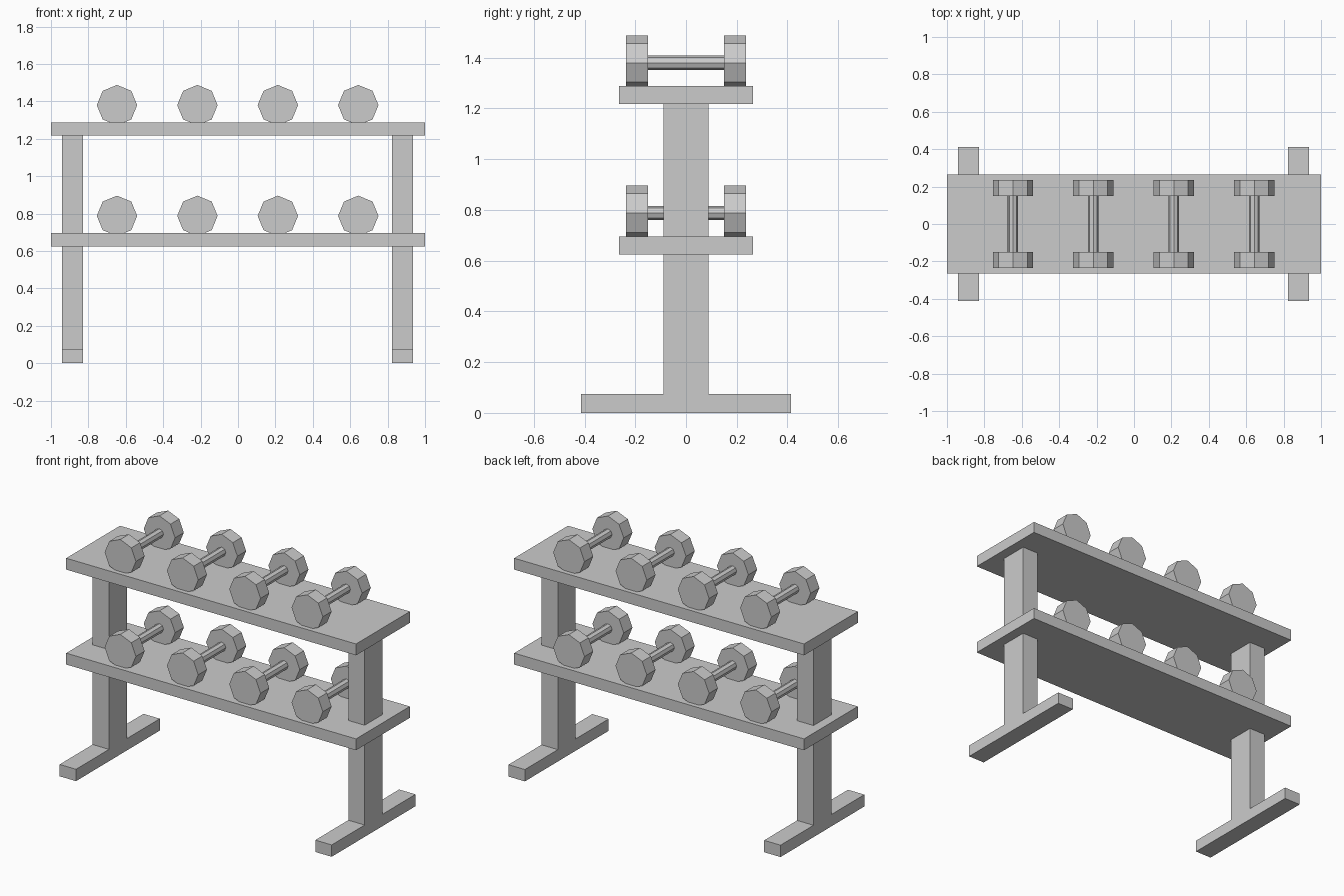
import bpy
import bmesh
from math import pi
from mathutils import Matrix, Vector

default_cube = bpy.data.objects.get("Cube")
if default_cube:
    bpy.data.objects.remove(default_cube, do_unlink=True)

# One plain grey for everything
grey = bpy.data.materials.new("plain_grey")
grey.use_nodes = True
colour = (0.6, 0.6, 0.6, 1)
grey.diffuse_color = colour
grey.node_tree.nodes["Principled BSDF"].inputs["Base Color"].default_value = colour


def finish(name, bm):
    bmesh.ops.recalc_face_normals(bm, faces=bm.faces)
    mesh = bpy.data.meshes.new(name)
    bm.to_mesh(mesh)
    bm.free()
    mesh.materials.append(grey)
    obj = bpy.data.objects.new(name, mesh)
    bpy.context.collection.objects.link(obj)
    return obj


def add_box(name, size, centre):
    bm = bmesh.new()
    matrix = Matrix.Translation(centre) @ Matrix.Diagonal((*size, 1))
    bmesh.ops.create_cube(bm, size=1, matrix=matrix)
    return finish(name, bm)


def add_leg(name, x, width):
    """Post and foot as one inverted T, extruded along x."""
    half = [(FOOT_Y, 0), (FOOT_Y, FOOT_Z), (POST_Y, FOOT_Z), (POST_Y, POST_TOP)]
    outline = half + [(-y, z) for y, z in reversed(half)]
    bm = bmesh.new()
    face = bm.faces.new([bm.verts.new((x - width / 2, y, z)) for y, z in outline])
    result = bmesh.ops.extrude_face_region(bm, geom=[face])
    moved = [v for v in result["geom"] if isinstance(v, bmesh.types.BMVert)]
    bmesh.ops.translate(bm, verts=moved, vec=(width, 0, 0))
    return finish(name, bm)


def add_octagon_bar(bm, centre, radius, length):
    """Eight-sided bar along y with a corner pointing straight up."""
    matrix = Matrix.Translation(centre) @ Matrix.Rotation(pi / 2, 4, "X")
    bmesh.ops.create_cone(bm, cap_ends=True, segments=8, radius1=radius,
                          radius2=radius, depth=length, matrix=matrix)


def add_dumbbell(name, x, z):
    bm = bmesh.new()
    centre = Vector((x, 0, z))
    add_octagon_bar(bm, centre, 0.028, 0.30)
    for side in (-1, 1):
        add_octagon_bar(bm, centre + Vector((0, side * 0.193, 0)), 0.108, 0.086)
    return finish(name, bm)


FOOT_Y, FOOT_Z = 0.413, 0.074
POST_Y, POST_TOP = 0.088, 1.22
SHELF_THICKNESS = 0.071

# Legs
add_leg("right_leg", -0.885, 0.113)
add_leg("left_leg", 0.879, 0.113)

# Shelves, each with a row of dumbbells
for level, top in (("lower", 0.696), ("upper", 1.288)):
    add_box(f"{level}_shelf", (2, 0.53, SHELF_THICKNESS),
            (0, 0, top - SHELF_THICKNESS / 2))
    for i in range(4):
        add_dumbbell(f"{level}_dumbbell_{i + 1}", -0.647 + 0.43 * i, top + 0.092)
